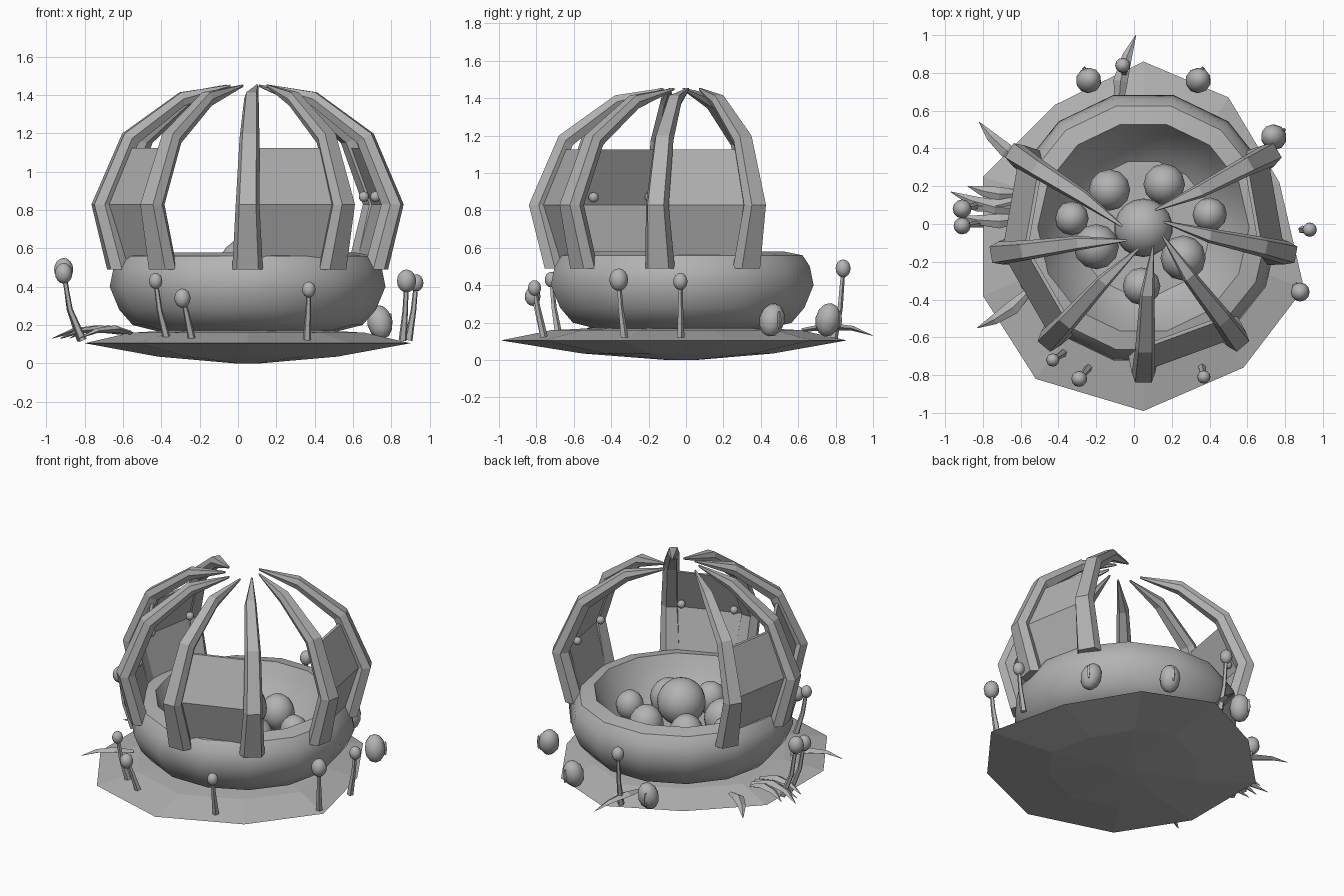
import bpy
import bmesh
from math import sin, cos, pi, radians
from mathutils import Vector

if "Cube" in bpy.data.objects:
    bpy.data.objects.remove(bpy.data.objects["Cube"])

GREY = (0.45, 0.45, 0.45, 1)
stone = bpy.data.materials.new("plain_grey")
stone.use_nodes = True
stone.diffuse_color = GREY
stone.node_tree.nodes["Principled BSDF"].inputs["Base Color"].default_value = GREY

CX, CY = 0.05, -0.02


def polar(angle, r, z, side=0.0):
    """Point around the bowl axis, angle in degrees, side = tangential shift."""
    a = radians(angle)
    return Vector((CX + r * cos(a) - side * sin(a), CY + r * sin(a) + side * cos(a), z))


def finish(name, bm, smooth=None):
    bmesh.ops.recalc_face_normals(bm, faces=bm.faces)
    mesh = bpy.data.meshes.new(name)
    bm.to_mesh(mesh)
    bm.free()
    mesh.materials.append(stone)
    ob = bpy.data.objects.new(name, mesh)
    bpy.context.collection.objects.link(ob)
    if smooth:
        bpy.ops.object.select_all(action='DESELECT')
        ob.select_set(True)
        bpy.context.view_layer.objects.active = ob
        bpy.ops.object.shade_smooth_by_angle(angle=radians(smooth))
    return ob


def loft(name, rings, smooth=None):
    """Skin a list of equal rings and cap both ends."""
    bm = bmesh.new()
    rows = [[bm.verts.new(p) for p in ring] for ring in rings]
    n = len(rows[0])
    for a, b in zip(rows, rows[1:]):
        for i in range(n):
            j = (i + 1) % n
            bm.faces.new((a[i], a[j], b[j], b[i]))
    bm.faces.new(rows[0])
    bm.faces.new(rows[-1])
    return finish(name, bm, smooth)


def tube(name, path, radii, sides=5, flat=1.0):
    """Tapering tube along a path; flat squashes its height."""
    pts = [Vector(p) for p in path]
    rings = []
    for i, p in enumerate(pts):
        d = (pts[min(i + 1, len(pts) - 1)] - pts[max(i - 1, 0)]).normalized()
        ref = Vector((1, 0, 0)) if abs(d.z) > 0.8 else Vector((0, 0, 1))
        s = d.cross(ref).normalized()
        u = s.cross(d)
        rings.append([p + radii[i] * (s * cos(2 * pi * k / sides) + u * flat * sin(2 * pi * k / sides))
                      for k in range(sides)])
    return loft(name, rings)


def ball(name, pos, r, stretch=1.0, segments=12):
    bm = bmesh.new()
    bmesh.ops.create_uvsphere(bm, u_segments=segments, v_segments=segments * 2 // 3, radius=r)
    bmesh.ops.scale(bm, vec=(1, 1, stretch), verts=bm.verts)
    ob = finish(name, bm, 50)
    ob.location = pos
    return ob


# Faceted ground slab
outline = [(0.05, 0.86), (0.5, 0.67), (0.77, 0.22), (0.9, -0.34), (0.58, -0.76), (0.05, -0.99),
           (-0.52, -0.82), (-0.8, -0.38), (-0.8, 0.25), (-0.42, 0.63)]
loft("ground_slab", [[Vector((CX + (x - CX) * s, CY + (y - CY) * s, z)) for x, y in outline]
                     for s, z in [(0.08, 0), (0.55, 0.035), (1, 0.105), (0.72, 0.16), (0.3, 0.18)]])

# Round bowl with a thick lip and hollow inside
profile = [(0.48, 0.17), (0.6, 0.2), (0.67, 0.28), (0.72, 0.4), (0.7, 0.5), (0.66, 0.56),
           (0.56, 0.58), (0.52, 0.5), (0.43, 0.37), (0.36, 0.31)]
SEG = 14
loft("bowl", [[polar(360 * k / SEG, r, z) for k in range(SEG)] for r, z in profile], 40)

# Balls heaped in the bowl
ball("ball_centre", (CX, CY, 0.5), 0.155, segments=18)
for i, (x, y, r) in enumerate([(0.16, 0.21, 0.11), (-0.13, 0.18, 0.11), (-0.33, 0.03, 0.09),
                               (-0.2, -0.12, 0.12), (0.04, -0.33, 0.1), (0.26, -0.18, 0.12),
                               (0.4, 0.05, 0.09)]):
    ball(f"ball_{i + 1}", (x, y, 0.41), r, 1.1)

# Curved ribs: radius, height, half width, depth (radial, vertical), sideways lean
stations = [(0.735, 0.49, 0.08, 0.11, 0.0, 0.0), (0.82, 0.83, 0.062, 0.105, 0.0, 0.0),
            (0.66, 1.2, 0.052, 0.075, 0.05, 0.01), (0.36, 1.415, 0.038, 0.02, 0.07, 0.02),
            (0.1, 1.455, 0.006, 0.0, 0.012, 0.05)]
section = [(0, -0.7), (0, 0.7), (0.5, 1), (1, 0.55), (1, -0.55), (0.5, -1)]
rib_angles = [30 - 40 * k for k in range(7)]
for i, a in enumerate(rib_angles):
    loft(f"rib_{i + 1}", [[polar(a, r - dr * u, z - dz * u, lean + w * v) for u, v in section]
                          for r, z, w, dr, dz, lean in stations])

# Bent wall panels between some ribs, each with small buds inside
for i, a in enumerate([350, 270, 190, 150]):
    rings = []
    for r, z in [(0.66, 0.5), (0.76, 0.83), (0.64, 1.125)]:
        rings.append([polar(a, r, z), polar(a + 40, r, z), polar(a + 40, r - 0.02, z), polar(a, r - 0.02, z)])
    loft(f"wall_panel_{i + 1}", rings)
    for side in (5, 35):
        ball(f"bud_{i + 1}_{side}", polar(a + side, 0.67, 0.87), 0.028, segments=8)

# Stalks with round heads: base x, y, then head x, y, z, radius
sprouts = [(0.36, -0.76, 0.37, -0.81, 0.385, 0.035), (-0.24, -0.76, -0.29, -0.82, 0.34, 0.042),
           (-0.37, -0.68, -0.43, -0.72, 0.43, 0.035), (0.86, -0.33, 0.88, -0.36, 0.43, 0.05),
           (0.89, -0.03, 0.93, -0.03, 0.42, 0.038), (-0.82, 0.1, -0.91, 0.08, 0.49, 0.05),
           (-0.81, 0.0, -0.91, -0.01, 0.47, 0.045), (-0.05, 0.79, -0.06, 0.84, 0.49, 0.04)]
for i, (bx, by, x, y, z, r) in enumerate(sprouts):
    tube(f"stalk_{i + 1}", [(bx, by, 0.12), ((bx + x * 2) / 3, (by + y * 2) / 3, 0.28), (x, y, z)],
         [0.022, 0.015, 0.012])
    ball(f"stalk_head_{i + 1}", (x, y, z), r, 1.2)

# Tilted seed pods, each with a raised seam
for i, (x, y) in enumerate([(-0.24, 0.76), (0.34, 0.76), (0.74, 0.46)]):
    pod = ball(f"seed_pod_{i + 1}", (x, y, 0.215), 0.068, 1.35, 10)
    pod.rotation_euler = (radians(-12), radians(-12 if x > 0.5 else 8), 0)
    out = Vector((x - CX, y - CY, 0)).normalized()
    tube(f"pod_seam_{i + 1}", [Vector((x, y, z)) + out * 0.066 for z in (0.17, 0.215, 0.26)],
         [0.006, 0.013, 0.006], 4)

# Pointed leaves lying on the slab: root and tip
leaves = [(-0.6, 0.08, -0.97, 0.17), (-0.6, 0.13, -0.93, 0.1), (-0.6, 0.03, -0.92, 0.04),
          (-0.62, 0.16, -0.88, 0.2), (-0.56, -0.36, -0.83, -0.55), (-0.58, 0.33, -0.82, 0.54),
          (-0.08, 0.62, 0.01, 1.0)]
for i, (x, y, tx, ty) in enumerate(leaves):
    dx, dy = tx - x, ty - y
    path = [(x + dx * t - dy * b, y + dy * t + dx * b, z)
            for t, b, z in [(0, 0, 0.16), (0.35, 0.06, 0.18), (0.7, 0.05, 0.17), (1, 0, 0.13)]]
    tube(f"leaf_{i + 1}", path, [0.02, 0.038, 0.026, 0.002], 4, 0.5)
